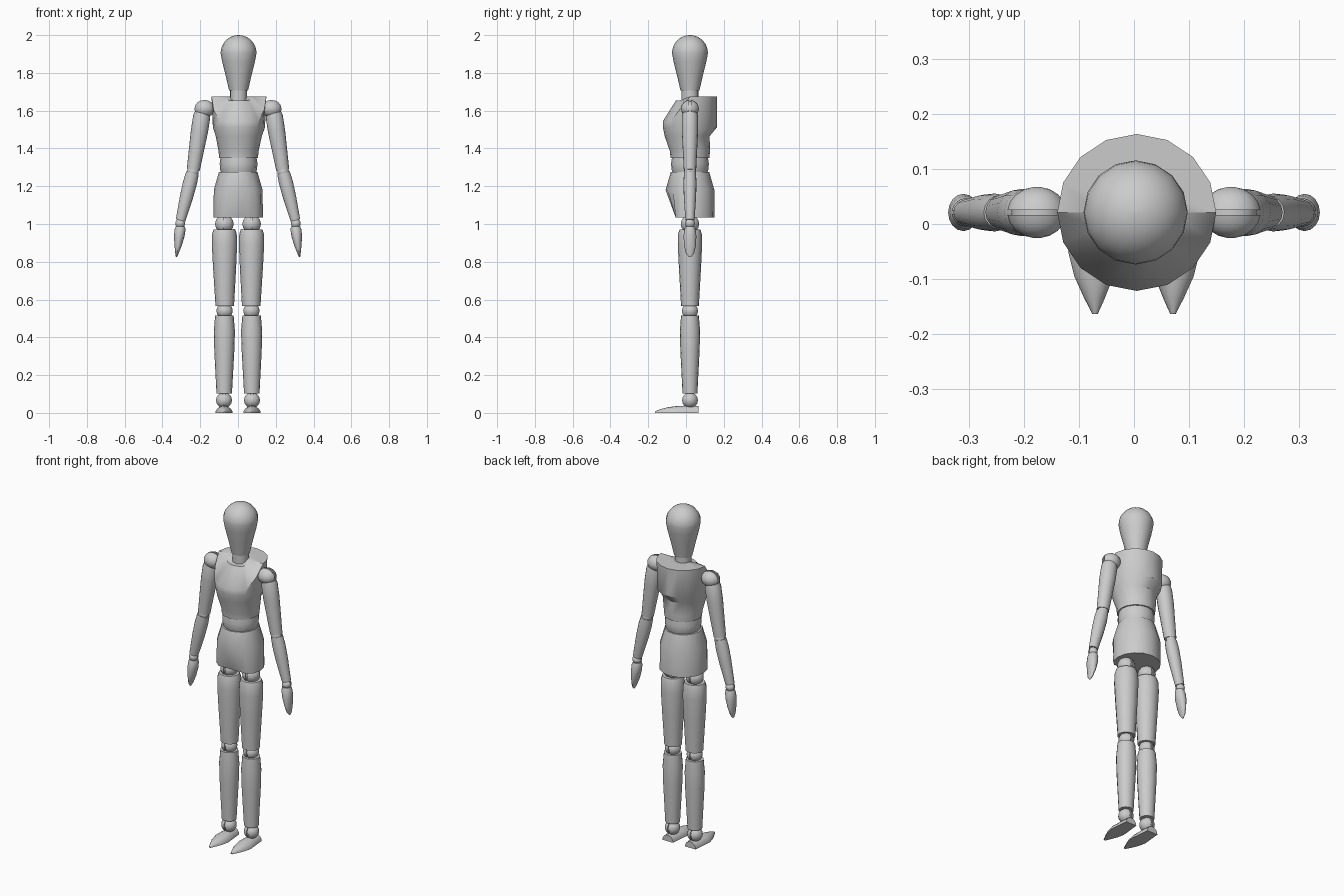
import bpy
import bmesh
from math import sin, cos, pi, radians, hypot
from mathutils import Matrix, Vector

cube = bpy.data.objects.get("Cube")
if cube:
    bpy.data.objects.remove(cube, do_unlink=True)

CY = 0.021  # depth of the body's centre line
wood = bpy.data.materials.new("plain grey")
wood.use_nodes = True
GREY = (0.6, 0.6, 0.6, 1)
wood.diffuse_color = GREY
wood.node_tree.nodes["Principled BSDF"].inputs["Base Color"].default_value = GREY


def loft(name, rings, shape=None, tilt=0, sides=16):
    """Skin elliptical rings (cx, cy, z, rx, ry), capped at both ends."""
    bm = bmesh.new()
    loops = []
    for cx, cy, z, rx, ry in rings:
        loop = []
        for i in range(sides):
            a = 2 * pi * i / sides
            co = Vector((cx + rx * cos(a), cy + ry * sin(a), z + tilt * rx * cos(a)))
            loop.append(bm.verts.new(shape(co) if shape else co))
        loops.append(loop)
    for low, high in zip(loops, loops[1:]):
        for i in range(sides):
            j = (i + 1) % sides
            bm.faces.new((low[i], low[j], high[j], high[i]))
    bm.faces.new(loops[0][::-1])
    bm.faces.new(loops[-1])
    bmesh.ops.recalc_face_normals(bm, faces=bm.faces)
    for f in bm.faces:
        f.smooth = True
    for e in bm.edges:
        e.smooth = e.calc_face_angle(0) < radians(38)
    mesh = bpy.data.meshes.new(name)
    bm.to_mesh(mesh)
    bm.free()
    mesh.materials.append(wood)
    obj = bpy.data.objects.new(name, mesh)
    bpy.context.collection.objects.link(obj)
    return obj


def round_part(name, cx, profile, shape=None):
    """Upright round part from (z, radius) pairs."""
    return loft(name, [(cx, CY, z, r, r) for z, r in profile], shape)


def limb(name, top, bottom, profile):
    """Tapered limb between two (x, z) ends from (fraction, radius) pairs."""
    (x0, z0), (x1, z1) = top, bottom
    tilt = -(x1 - x0) / (z1 - z0)
    rings = [(x0 + (x1 - x0) * t, CY, z0 + (z1 - z0) * t, r, r * 0.96) for t, r in profile]
    loft(name, rings, tilt=tilt)


def joint(name, x, z, r, axis, stretch=1.0):
    """Ball joint with a thin slot around its middle, facing along the axis."""
    steps = [-85, -65, -45, -25, -6]
    prof = [(r * sin(radians(d)), r * cos(radians(d))) for d in steps]
    prof.append((prof[-1][0], r * 0.85))
    prof += [(-h, w) for h, w in reversed(prof)]
    turn = Matrix.Rotation(pi / 2, 3, "Y" if axis == "x" else "X")

    def place(co):
        p = turn @ co
        return Vector((x + p.x * stretch, CY + p.y, z + p.z))

    loft(name, [(0, 0, h, w, w) for h, w in prof], place)


# Head and neck
dome = [(1.905 + 0.095 * sin(radians(d)), 0.095 * cos(radians(d))) for d in range(0, 89, 11)]
round_part("head", 0.003, [(1.706, 0.05), (1.78, 0.067), (1.86, 0.087)] + dome)
round_part("neck", 0.003, [(1.64, 0.045), (1.72, 0.045)])


# Chest, with the front of its top sloping down
def slope_chest(co):
    if co.z > 1.6:
        x, y = co.x - 0.005, CY - co.y
        r = hypot(x, y)
        front = min(max(y / r / 0.7, 0), 1)
        co.z -= front * (0.13 if r > 0.1 else 0.02)
    return co


loft("chest", [
    (0.003, CY, 1.35, 0.103, 0.103),
    (0.003, CY, 1.385, 0.106, 0.106),
    (0.004, 0.006, 1.465, 0.122, 0.119),
    (0.005, CY, 1.512, 0.138, 0.143),
    (0.005, CY, 1.675, 0.145, 0.143),
    (0.005, CY, 1.675, 0.074, 0.074),
    (0.005, CY, 1.675, 0.03, 0.03)], slope_chest)

# Waist and pelvis
round_part("waist", 0.003, [(1.265, 0.09), (1.29, 0.098), (1.32, 0.1), (1.36, 0.094)])


def flatten_front(co):
    if co.z < 1.1:
        co.y = max(co.y, -0.055)
    return co


round_part("pelvis", 0.001, [(1.035, 0.131), (1.18, 0.129), (1.275, 0.102)], flatten_front)

# Arms and legs
for side, s in (("left", 1), ("right", -1)):
    joint(side + "_shoulder", s * 0.177, 1.61, 0.047, "y", 1.15)
    limb(side + "_upper_arm", (s * 0.187, 1.6), (s * 0.237, 1.285),
         [(0, 0.036), (0.1, 0.045), (0.35, 0.045), (0.7, 0.039), (1, 0.034)])
    joint(side + "_elbow", s * 0.239, 1.277, 0.031, "y")
    limb(side + "_forearm", (s * 0.241, 1.27), (s * 0.304, 1.02),
         [(0, 0.033), (0.2, 0.036), (0.5, 0.034), (1, 0.025)])
    joint(side + "_wrist", s * 0.306, 1.003, 0.026, "y")
    loft(side + "_hand", [
        (s * 0.305, CY, 0.988, 0.024, 0.024),
        (s * 0.307, CY, 0.97, 0.029, 0.03),
        (s * 0.311, CY, 0.935, 0.028, 0.034),
        (s * 0.317, CY, 0.885, 0.019, 0.031),
        (s * 0.323, CY, 0.845, 0.009, 0.022),
        (s * 0.326, CY, 0.825, 0.003, 0.006)])

    joint(side + "_hip", s * 0.072, 1.0, 0.049, "x")
    limb(side + "_thigh", (s * 0.072, 0.972), (s * 0.07, 0.565),
         [(0, 0.057), (0.06, 0.065), (0.2, 0.067), (0.5, 0.061), (1, 0.049)])
    joint(side + "_knee", s * 0.071, 0.54, 0.043, "x")
    limb(side + "_shin", (s * 0.072, 0.515), (s * 0.073, 0.103),
         [(0, 0.049), (0.2, 0.056), (0.45, 0.053), (1, 0.041)])
    joint(side + "_ankle", s * 0.074, 0.067, 0.042, "x")

    # Foot: half-round sections from heel to toe with a flat sole
    loft(side + "_foot", [
        (s * 0.074, 0, 0.066, 0.035, 0.037),
        (s * 0.074, 0, 0.01, 0.04, 0.039),
        (s * 0.074, 0, -0.05, 0.046, 0.036),
        (s * 0.073, 0, -0.095, 0.036, 0.03),
        (s * 0.072, 0, -0.135, 0.019, 0.02),
        (s * 0.071, 0, -0.164, 0.005, 0.008)],
        lambda co: Vector((co.x, co.z, max(co.y, 0))))
